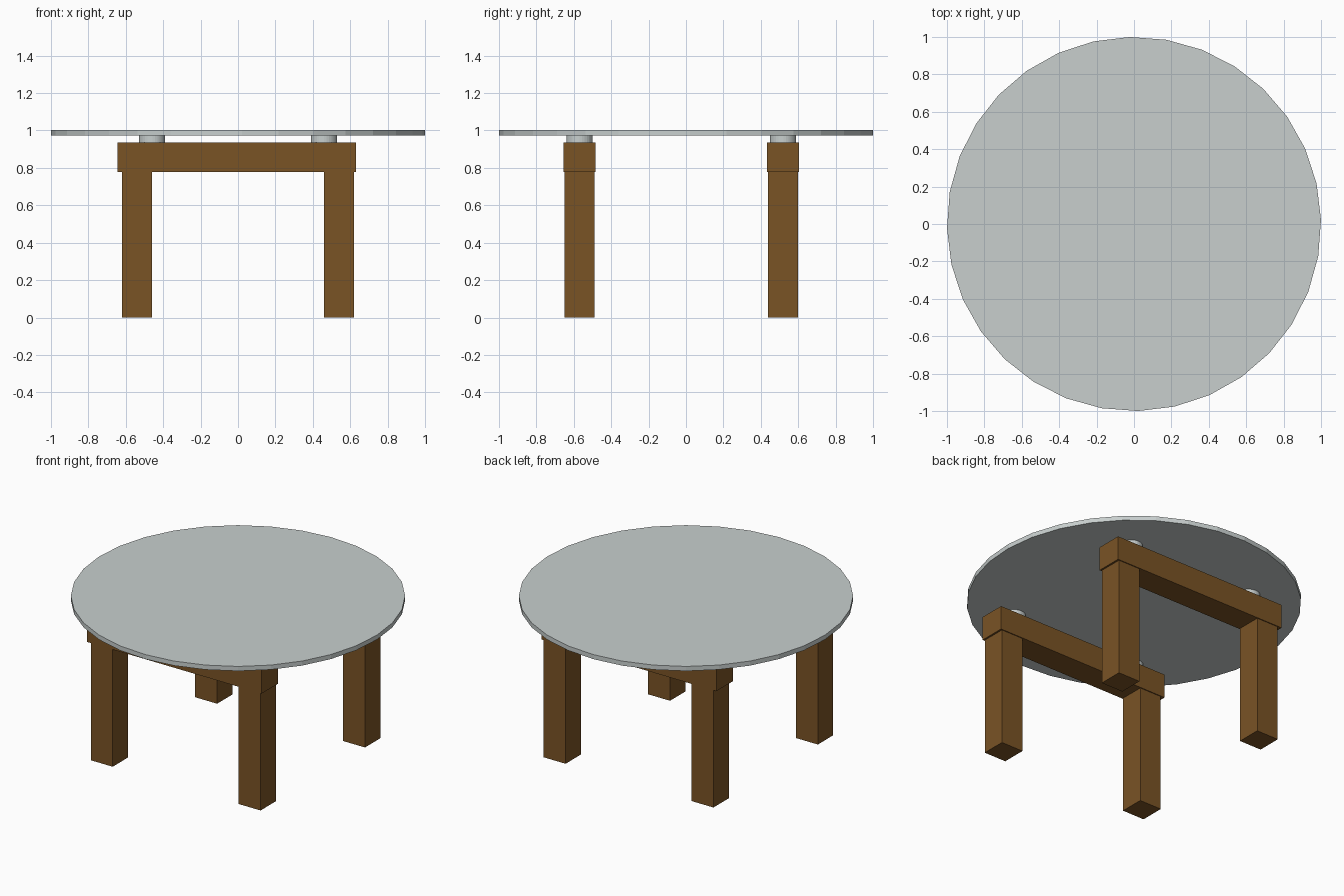
import bpy, math

if "Cube" in bpy.data.objects:
    bpy.data.objects.remove(bpy.data.objects["Cube"])


def material(name, rgb):
    m = bpy.data.materials.new(name)
    m.diffuse_color = (*rgb, 1)
    m.use_nodes = True
    m.node_tree.nodes["Principled BSDF"].inputs["Base Color"].default_value = m.diffuse_color
    return m


wood = material("brown wood", (0.195, 0.087, 0.0185))
glass = material("pale grey glass", (0.578, 0.624, 0.617))


def box(name, x0, x1, y0, y1, z0, z1):
    bpy.ops.mesh.primitive_cube_add(size=1, location=((x0 + x1) / 2, (y0 + y1) / 2, (z0 + z1) / 2))
    ob = bpy.context.object
    ob.name = name
    ob.scale = (x1 - x0, y1 - y0, z1 - z0)
    bpy.ops.object.transform_apply(location=False, rotation=False, scale=True)
    ob.data.materials.append(wood)


def disc(name, sides, radius, x, y, z0, z1, turn=0.0):
    bpy.ops.mesh.primitive_cylinder_add(vertices=sides, radius=radius, depth=z1 - z0,
                                        location=(x, y, (z0 + z1) / 2),
                                        rotation=(0, 0, math.radians(turn)))
    ob = bpy.context.object
    ob.name = name
    ob.data.materials.append(glass)


# Round table top
disc("table_top", 32, 1.0, 0, 0, 0.973, 1.003, 1.3)

# Front and back frames: two legs, a beam across them and two spacers
for row, y in (("front", -0.57), ("back", 0.519)):
    box(row + "_beam", -0.645, 0.632, y - 0.086, y + 0.086, 0.777, 0.935)
    for side, s in (("left", -1), ("right", 1)):
        x = s * 0.54
        box(f"{row}_{side}_leg", x - 0.08, x + 0.08, y - 0.08, y + 0.08, 0, 0.777)
        disc(f"{row}_{side}_spacer", 32, 0.07, s * 0.459, y, 0.935, 0.973, 1.3)
